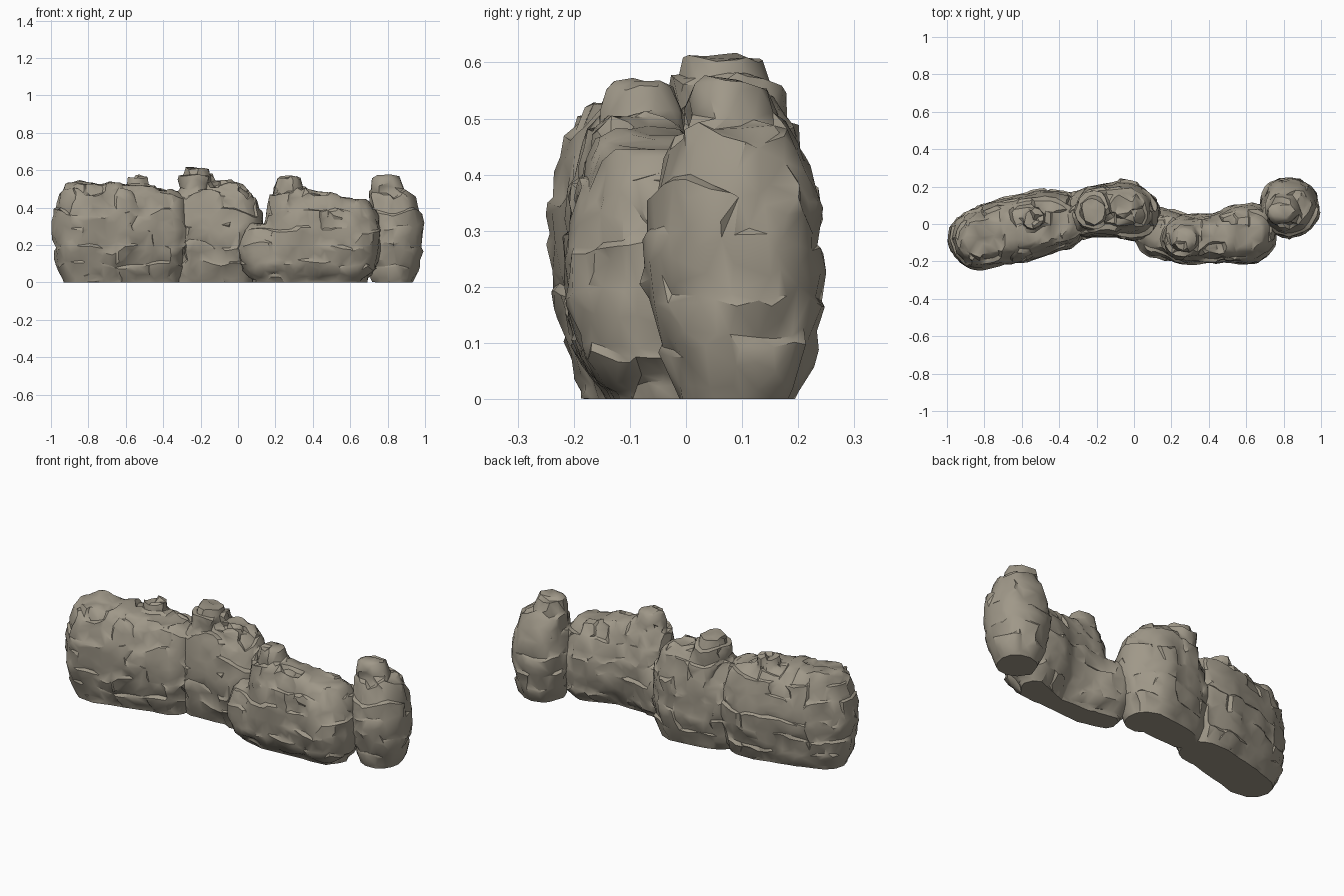
import bpy, bmesh, math
from mathutils import Vector, noise

cube = bpy.data.objects.get("Cube")
if cube:
    bpy.data.objects.remove(cube)

# One weathered stone colour
stone = bpy.data.materials.new("warm_grey_stone")
stone.use_nodes = True
colour = (0.35, 0.315, 0.25, 1)
stone.diffuse_color = colour
bsdf = next(n for n in stone.node_tree.nodes if n.type == 'BSDF_PRINCIPLED')
bsdf.inputs["Base Color"].default_value = colour
bsdf.inputs["Roughness"].default_value = 0.9

# Column outlines: (height fraction, radius fraction)
UPPER = [(0.2, 0.86), (0.42, 0.98), (0.62, 0.98), (0.78, 0.88), (0.92, 0.72), (1, 0.54)]
FLAT_FOOT = [(0, 0.6), (0.04, 0.7)] + UPPER
ROUND_FOOT = [(0, 0.35), (0.06, 0.58)] + UPPER
KNOB = [(0, 0.95), (0.6, 1), (0.85, 0.95), (1, 0.7)]


def column(bm, x, y, r, top, base, outline):
    for h, s in outline:
        for i in range(16):
            a = math.tau * i / 16
            bm.verts.new((x + r * s * math.cos(a), y + r * s * math.sin(a),
                          base + (top - base) * h))


def hull(bm, columns, base, outline):
    """Wrap columns in a closed convex body."""
    part = bmesh.new()
    for c in columns:
        column(part, *c, base, outline)
    res = bmesh.ops.convex_hull(part, input=part.verts)
    loose = {g for g in res["geom_interior"] + res["geom_unused"] if isinstance(g, bmesh.types.BMVert)}
    bmesh.ops.delete(part, geom=list(loose), context='VERTS')
    tmp = bpy.data.meshes.new("tmp")
    part.to_mesh(tmp)
    part.free()
    bm.from_mesh(tmp)
    bpy.data.meshes.remove(tmp)


def bake(obj):
    dg = bpy.context.evaluated_depsgraph_get()
    dg.update()
    new = bpy.data.meshes.new_from_object(obj.evaluated_get(dg))
    old = obj.data
    obj.modifiers.clear()
    obj.data = new
    bpy.data.meshes.remove(old)


def weather(mesh):
    """Push the surface in and out in broken, layered ledges."""
    normals = [v.normal.copy() for v in mesh.vertices]
    for v, n in zip(mesh.vertices, normals):
        p = v.co.copy()
        q = p + noise.noise_vector(p * 7) * 0.05
        layer = (q.z / 0.095) % 1 - 0.5
        block = noise.cell(Vector((q.x * 11, q.y * 11, q.z * 10.5)))
        rough = 0.6 + max(0, p.z - 0.35) * 3
        push = (layer * 0.012 + block * 0.009) * rough
        push += noise.noise(p * 9) * 0.01 + noise.noise(p * 22) * 0.007
        v.co += n * push
        v.co.z = 0 if p.z < 0.012 else max(0, v.co.z)


def rock(name, spine, knobs, faces, outline=FLAT_FOOT):
    bm = bmesh.new()
    for pair in zip(spine, spine[1:] or spine):
        hull(bm, pair, 0, outline)
    for k in knobs:
        hull(bm, [k], 0.2, KNOB)
    mesh = bpy.data.meshes.new(name)
    bm.to_mesh(mesh)
    bm.free()
    obj = bpy.data.objects.new(name, mesh)
    bpy.context.collection.objects.link(obj)
    # Fuse the bodies, weather them, then reduce to broad chipped facets
    fuse = obj.modifiers.new("fuse", 'REMESH')
    fuse.mode = 'VOXEL'
    fuse.voxel_size = 0.011
    bake(obj)
    weather(obj.data)
    chip = obj.modifiers.new("chip", 'DECIMATE')
    chip.ratio = min(1, faces / (2 * len(obj.data.polygons)))
    bake(obj)
    obj.data.name = name
    obj.data.materials.clear()
    obj.data.materials.append(stone)
    for o in bpy.context.selected_objects:
        o.select_set(False)
    obj.select_set(True)
    bpy.context.view_layer.objects.active = obj
    bpy.ops.object.shade_smooth_by_angle(angle=math.radians(35))


# Spine columns and knobs: x, y, radius, top height
rock("left_wall_rock",
     [(-0.83, -0.08, 0.165, 0.53), (-0.68, -0.04, 0.18, 0.52),
      (-0.5, 0.005, 0.18, 0.51), (-0.41, 0.015, 0.165, 0.49)],
     [(-0.54, 0.03, 0.07, 0.56), (-0.76, -0.07, 0.12, 0.53)], 1900)
rock("middle_rock",
     [(-0.27, 0.05, 0.13, 0.48), (-0.2, 0.07, 0.14, 0.52),
      (-0.06, 0.085, 0.155, 0.52), (-0.01, 0.06, 0.15, 0.47)],
     [(-0.22, 0.07, 0.098, 0.61), (-0.07, 0.1, 0.08, 0.54)], 1300)
rock("right_wall_rock",
     [(0.14, -0.05, 0.14, 0.31), (0.26, -0.08, 0.13, 0.31), (0.27, -0.08, 0.13, 0.5),
      (0.45, -0.08, 0.13, 0.46), (0.6, -0.05, 0.165, 0.44), (0.63, -0.02, 0.14, 0.42)],
     [(0.27, -0.08, 0.085, 0.56), (0.38, -0.08, 0.08, 0.48)], 1700, ROUND_FOOT)
rock("end_column_rock",
     [(0.83, 0.09, 0.165, 0.49)],
     [(0.79, 0.085, 0.095, 0.56)], 700)
